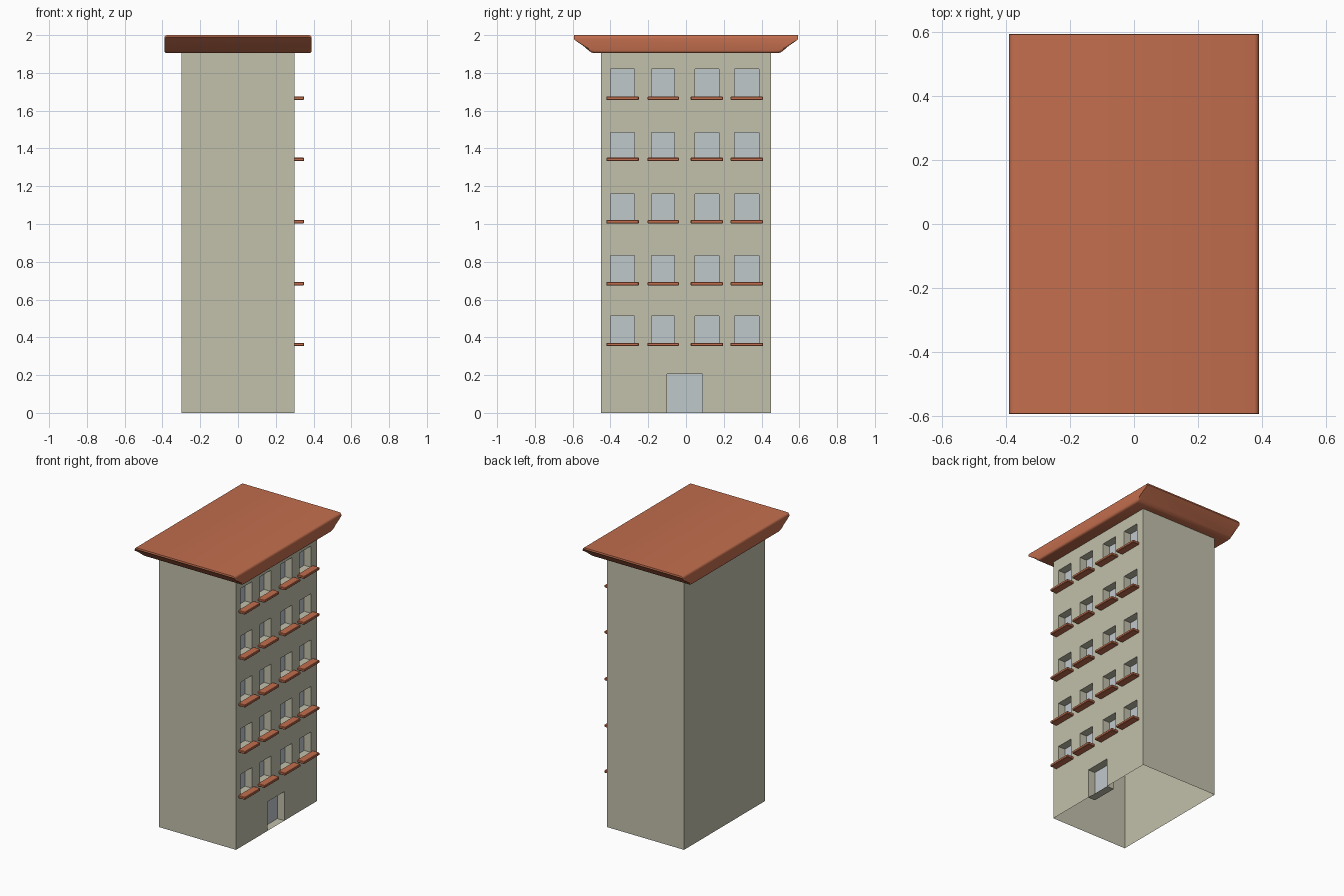
import bpy, bmesh

if "Cube" in bpy.data.objects:
    bpy.data.objects.remove(bpy.data.objects["Cube"])


def material(name, rgb):
    m = bpy.data.materials.new(name)
    m.diffuse_color = (*rgb, 1)
    m.use_nodes = True
    m.node_tree.nodes["Principled BSDF"].inputs["Base Color"].default_value = m.diffuse_color
    return m


WALL = material("beige plaster", (0.54, 0.53, 0.41))
TILE = material("terracotta", (0.54, 0.155, 0.075))
GLASS = material("pale blue glass", (0.53, 0.58, 0.60))


def make(name, bm, mats):
    me = bpy.data.meshes.new(name)
    bm.to_mesh(me)
    bm.free()
    for m in mats:
        me.materials.append(m)
    ob = bpy.data.objects.new(name, me)
    bpy.context.collection.objects.link(ob)
    return ob


HX, HY, TOP, DEPTH = 0.30, 0.45, 1.91, 0.055
COLS = [(-0.40, -0.272), (-0.182, -0.06), (0.047, 0.174), (0.258, 0.386)]
ROWS = [(0.366, 0.512), (0.688, 0.833), (1.016, 1.16), (1.346, 1.485), (1.67, 1.82)]
DOOR_Y, DOOR_Z = (-0.10, 0.088), 0.205

# Building shell, open underneath, with recessed windows and door on +x
bm = bmesh.new()


def quad(*pts):
    return bm.faces.new([bm.verts.new(p) for p in pts])


quad((-HX, -HY, 0), (HX, -HY, 0), (HX, -HY, TOP), (-HX, -HY, TOP))
quad((HX, HY, 0), (-HX, HY, 0), (-HX, HY, TOP), (HX, HY, TOP))
quad((-HX, HY, 0), (-HX, -HY, 0), (-HX, -HY, TOP), (-HX, HY, TOP))
quad((-HX, -HY, TOP), (HX, -HY, TOP), (HX, HY, TOP), (-HX, HY, TOP))

openings = []


def strip(z0, z1, cols):
    """One horizontal band of the window wall; cols are the openings in it."""
    ys = [-HY] + [y for c in cols for y in c] + [HY]
    for i, (a, b) in enumerate(zip(ys, ys[1:])):
        f = quad((HX, a, z0), (HX, b, z0), (HX, b, z1), (HX, a, z1))
        if i % 2:
            openings.append(f)


strip(0, DOOR_Z, [DOOR_Y])
z = DOOR_Z
for lo, hi in ROWS:
    strip(z, lo, [])
    strip(lo, hi, COLS)
    z = hi
strip(z, TOP, [])

# Recess each opening with four reveals and a glass pane at the back
for f in openings:
    front = [v.co.copy() for v in f.verts]
    back = [p.copy() for p in front]
    for p in back:
        p.x -= DEPTH
    bm.faces.remove(f)
    for i in range(4):
        j = (i + 1) % 4
        quad(front[i], front[j], back[j], back[i])
    quad(*back).material_index = 1
bmesh.ops.remove_doubles(bm, verts=bm.verts[:], dist=1e-5)
make("building_walls", bm, [WALL, GLASS])

# Window ledges
for r, (lo, hi) in enumerate(ROWS):
    for c, (a, b) in enumerate(COLS):
        bm = bmesh.new()
        bmesh.ops.create_cube(bm, size=1)
        bmesh.ops.scale(bm, vec=(0.055, b - a + 0.044, 0.018), verts=bm.verts)
        bmesh.ops.translate(bm, vec=(HX + 0.0225, (a + b) / 2, lo - 0.004), verts=bm.verts)
        bmesh.ops.bevel(bm, geom=bm.edges[:], offset=0.003, segments=1, affect='EDGES')
        make(f"window_ledge_{r}_{c}", bm, [TILE])

# Flared roof slab: profile in y-z swept along x, thinned at the rounded ends
half = [(0.485, 1.904), (0.502, 1.909), (0.517, 1.92), (0.594, 1.989), (0.592, 2.0)]
profile = half + [(-y, z) for y, z in reversed(half)]
MID = 1.952
sections = [(0.376, 1.0), (0.383, 0.95), (0.388, 0.84), (0.39, 0.68)]
sections = [(-x, s) for x, s in reversed(sections)] + sections
bm = bmesh.new()
rings = [[bm.verts.new((x, y, MID + (z - MID) * s)) for y, z in profile] for x, s in sections]
n = len(profile)
for r0, r1 in zip(rings, rings[1:]):
    for i in range(n):
        j = (i + 1) % n
        bm.faces.new((r0[i], r0[j], r1[j], r1[i]))
bm.faces.new(rings[0])
bm.faces.new(rings[-1][::-1])
bmesh.ops.recalc_face_normals(bm, faces=bm.faces[:])
roof = make("roof", bm, [TILE])
bpy.context.view_layer.objects.active = roof
roof.select_set(True)
bpy.ops.object.shade_smooth_by_angle(angle=0.6)
